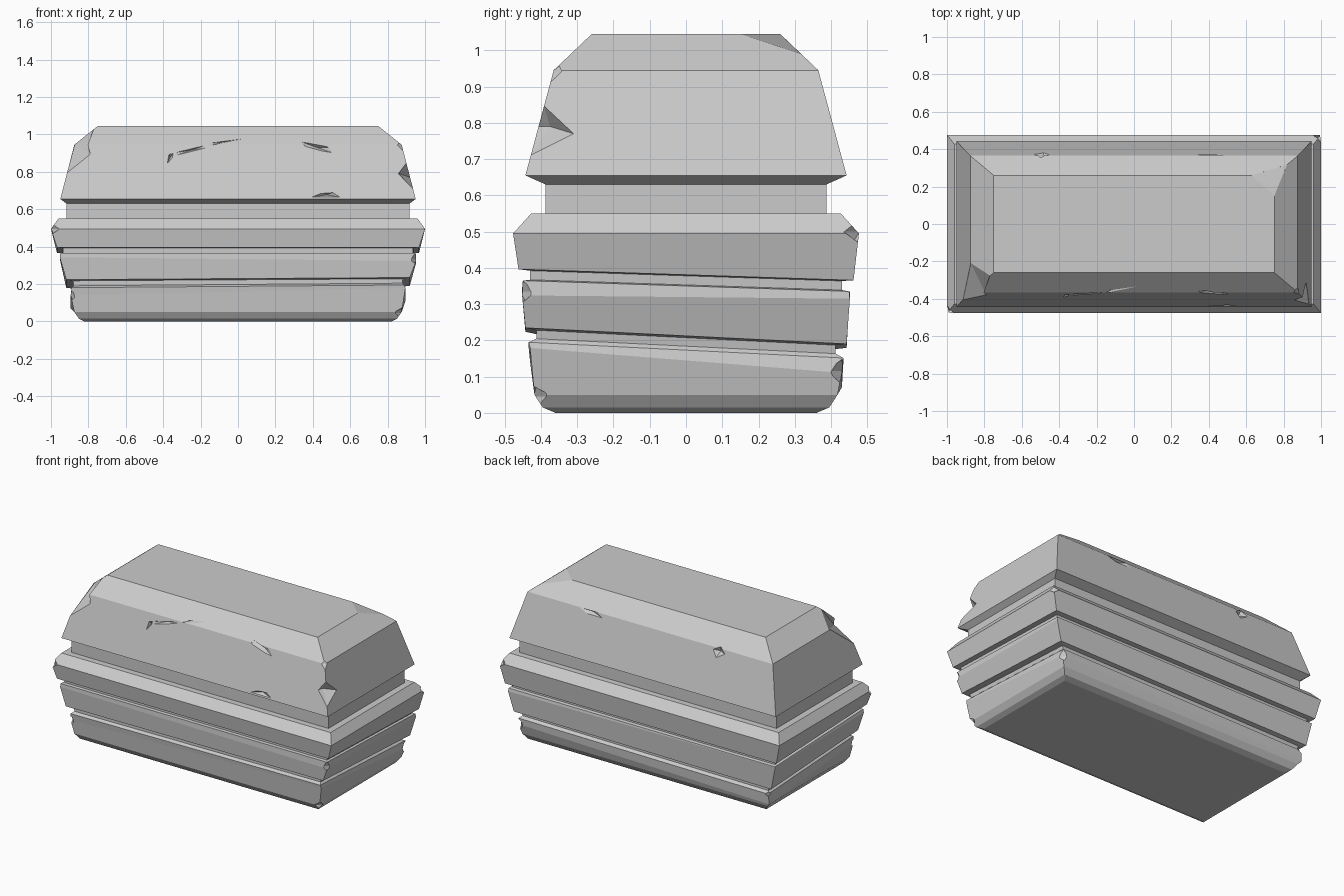
import bpy, bmesh
from mathutils import Vector

if "Cube" in bpy.data.objects:
    bpy.data.objects.remove(bpy.data.objects["Cube"])

# Stacked rectangular rings: half width, half depth, height, tilt along x, tilt along y
RINGS = [
    (.82, .36, 0, 0, 0), (.85, .395, .015, 0, 0), (.875, .418, .05, 0, 0),
    (.895, .43, .125, .022, -.08), (.89, .434, .166, .008, -.05),
    (.878, .413, .177, .008, -.05), (.882, .413, .202, .006, -.05),
    (.918, .443, .207, .006, -.05),
    (.953, .452, .329, -.01, -.01), (.95, .45, .35, 0, -.033),
    (.935, .43, .353, 0, -.033), (.937, .43, .378, 0, -.033),
    (.968, .462, .381, 0, -.033),
    (1.0, .477, .495, 0, 0), (.96, .427, .55, 0, 0),
    (.917, .387, .55, 0, 0), (.917, .387, .63, 0, 0),
    (.95, .443, .655, 0, 0), (.875, .365, .945, 0, 0), (.75, .26, 1.045, 0, 0),
]


def make_object(name, bm):
    bmesh.ops.recalc_face_normals(bm, faces=bm.faces)
    mesh = bpy.data.meshes.new(name)
    bm.to_mesh(mesh)
    bm.free()
    ob = bpy.data.objects.new(name, mesh)
    bpy.context.collection.objects.link(ob)
    return ob


# Stone body, lofted through the rings
bm = bmesh.new()
loops = []
for hx, hy, z, tx, ty in RINGS:
    loops.append([bm.verts.new((sx * hx, sy * hy, z + tx * sx * hx + ty * sy * hy))
                  for sx, sy in ((-1, -1), (1, -1), (1, 1), (-1, 1))])
for a, b in zip(loops, loops[1:]):
    for i in range(4):
        j = (i + 1) % 4
        bm.faces.new((a[i], a[j], b[j], b[i]))
bm.faces.new(loops[0][::-1])
bm.faces.new(loops[-1])
stone = make_object("carved_stone_block", bm)

cut = bmesh.new()


def hull(points):
    tmp = bmesh.new()
    for p in points:
        tmp.verts.new(p)
    res = bmesh.ops.convex_hull(tmp, input=tmp.verts)
    loose = [v for v in tmp.verts if not v.link_faces]
    bmesh.ops.delete(tmp, geom=loose, context='VERTS')
    bmesh.ops.recalc_face_normals(tmp, faces=tmp.faces)
    mesh = bpy.data.meshes.new("tmp")
    tmp.to_mesh(mesh)
    tmp.free()
    cut.from_mesh(mesh)
    bpy.data.meshes.remove(mesh)


def corner_chip(sx, sy, *pts):
    """Chip a corner; points given for the +x +y corner, the last is outside."""
    hull([(sx * x, sy * y, z) for x, y, z in pts])


# Large lid corner breaks
corner_chip(-1, -1, (.77, .275, 1.03), (.79, .38, .893), (.872, .21, .947),
            (.914, .405, .795), (1.0, .5, 1.1))
corner_chip(1, 1, (.75, .15, 1.045), (.63, .26, 1.045), (.818, .317, .99), (.87, .37, 1.15))
corner_chip(1, -1, (.86, .35, .957), (.88, .34, .94), (.85, .37, .94), (.885, .375, .91), (.95, .45, .96))
# Notch in the lid's front right edge
corner_chip(1, -1, (.902, .393, .85), (.92, .31, .77), (.855, .415, .79),
            (.935, .428, .71), (.865, .375, .79), (1.03, .5, .79))

# Small chips on the band corners
for sx, sy, x, y, z, s in ((-1, -1, .99, .468, .495, .035), (1, 1, .99, .468, .5, .035),
                           (1, -1, .95, .45, .335, .03), (1, 1, .89, .43, .115, .035),
                           (1, -1, .87, .412, .045, .035), (-1, -1, .89, .43, .14, .025),
                           (-1, 1, .89, .43, .14, .025)):
    corner_chip(sx, sy, (x - s, y + .01, z), (x + .01, y - s, z),
                (x - .003, y - .003, z + s), (x - .01, y - .01, z - s), (x + .06, y + .06, z))


def lid_y(z):
    return .443 - .078 * (z - .655) / .29 if z < .945 else .365 - 1.05 * (z - .945)


def gouge(side, depth, pts):
    """Shallow pointed scar in the lid's front (-1) or back (1) face."""
    out = [(x, side * (lid_y(z) + .002), z) for x, z in pts]
    n = len(pts)
    cx, cz = sum(p[0] for p in pts) / n, sum(p[1] for p in pts) / n
    far = [(x, side * (lid_y(z) + .05), z) for x, z in pts]
    hull(out + far + [(cx, side * (lid_y(cz) - depth), cz)])


gouge(-1, .02, [(-.38, .84), (-.37, .895), (-.345, .9), (-.35, .875)])
gouge(-1, .02, [(-.34, .902), (-.17, .943), (-.16, .93), (-.34, .885)])
gouge(-1, .02, [(-.155, .953), (.03, .977), (-.08, .96), (-.15, .94)])
gouge(-1, .025, [(.34, .96), (.49, .932), (.51, .90), (.45, .91), (.36, .935)])
gouge(-1, .02, [(.39, .665), (.44, .685), (.51, .69), (.55, .665)])
gouge(1, .025, [(-.54, .92), (-.5, .955), (-.45, .93), (-.48, .885)])
gouge(1, .02, [(.33, .92), (.37, .945), (.51, .945), (.45, .92)])

cutter = make_object("chip_cutter", cut)
cutter.hide_render = True

# Cut the chips out of the stone
mod = stone.modifiers.new("chips", 'BOOLEAN')
mod.operation = 'DIFFERENCE'
mod.solver = 'EXACT'
mod.use_self = True
mod.object = cutter
bpy.context.view_layer.objects.active = stone
bpy.ops.object.modifier_apply(modifier=mod.name)
bpy.data.objects.remove(cutter)
